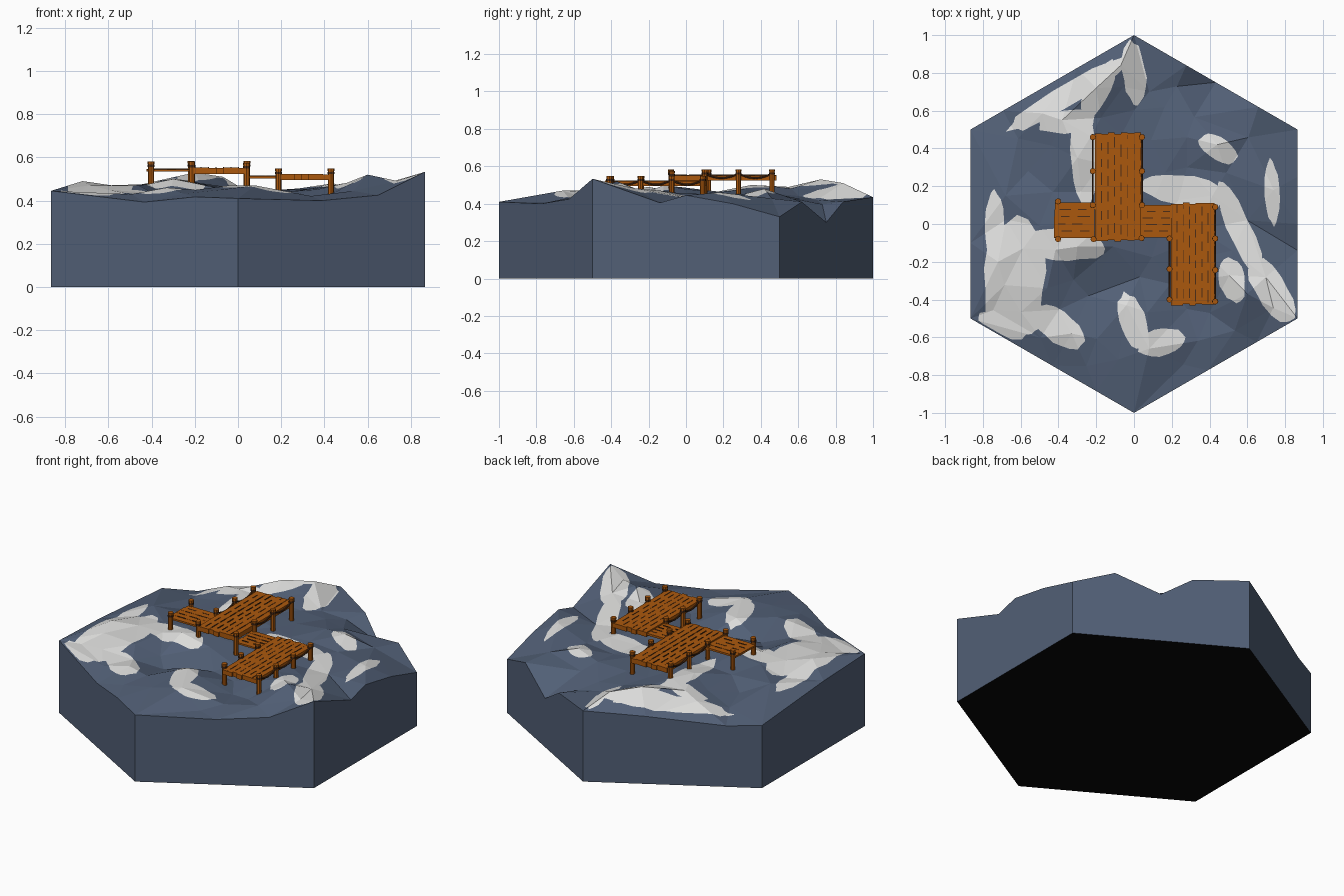
import bpy, bmesh, math, random
from mathutils import Vector, Matrix
from mathutils.geometry import delaunay_2d_cdt

if "Cube" in bpy.data.objects:
    bpy.data.objects.remove(bpy.data.objects["Cube"])

random.seed(4)

def material(name, rgb):
    m = bpy.data.materials.new(name)
    m.diffuse_color = (*rgb, 1)
    m.use_nodes = True
    m.node_tree.nodes["Principled BSDF"].inputs["Base Color"].default_value = m.diffuse_color
    return m

ROCK = material("slate blue rock", (0.084, 0.116, 0.182))
SNOW = material("light grey snow", (0.72, 0.72, 0.71))
WOOD = material("orange wood", (0.41, 0.098, 0.004))
ROPE = material("dark brown rope", (0.075, 0.026, 0.008))
BLACK = material("black underside", (0.002, 0.002, 0.002))

def finish(name, bm, *mats):
    me = bpy.data.meshes.new(name)
    bm.to_mesh(me)
    bm.free()
    for m in mats:
        me.materials.append(m)
    ob = bpy.data.objects.new(name, me)
    bpy.context.collection.objects.link(ob)
    return ob

def box(bm, lo, hi):
    lo, hi = Vector(lo), Vector(hi)
    mat = Matrix.Translation((lo + hi) / 2) @ Matrix.Diagonal((*(hi - lo), 1))
    bmesh.ops.create_cube(bm, size=1, matrix=mat)

def rod(bm, a, b, r, sides):
    a, b = Vector(a), Vector(b)
    d = b - a
    mat = Matrix.Translation((a + b) / 2) @ d.to_track_quat('Z', 'Y').to_matrix().to_4x4()
    bmesh.ops.create_cone(bm, cap_ends=True, segments=sides, radius1=r, radius2=r,
                          depth=d.length, matrix=mat)

# ---- Terrain rim: hexagon, as (fraction along side, height) per side
corner = [Vector((math.sin(math.pi * i / 3), -math.cos(math.pi * i / 3))) for i in range(6)]
rim = [
    [(0, .41), (.45, .40), (.75, .425)],
    [(0, .533), (.36, .405), (.5, .445), (.75, .40)],
    [(0, .33), (.24, .41), (.5, .30), (.68, .41)],
    [(0, .435), (.35, .415), (.8, .375)],
    [(0, .385), (.6, .43)],
    [(0, .445), (.5, .393), (.77, .417)],
]
pts = []
for i, side in enumerate(rim):
    for t, z in side:
        pts.append((corner[i].lerp(corner[(i + 1) % 6], t), z))
n_rim = len(pts)

def hex_radius(p):
    # 0 in the middle, 1 on the rim
    return max(abs(p.dot(corner[i] + corner[i + 1])) for i in range(3)) / 1.5 * 2 / 1

HEX_SCALE = hex_radius((corner[0] + corner[1]) / 2)

# Main hills and hollows, in hundredths of a unit (x, y, height)
peaks = [
    (-72, -20, 49), (-33, -58, 46), (-30, -12, 50), (-68, 15, 46), (-56, 28, 42),
    (-38, 55, 49), (-20, 72, 53), (-30, 35, 50), (-7, 84, 51), (8, 70, 42),
    (3, -28, 41), (28, 30, 44), (44, 42, 48), (74, 18, 46), (60, 2, 43),
    (52, -14, 47), (60, -37, 52), (28, -45, 40), (-4, -43, 47), (8, -66, 47),
    (-24, -38, 39), (-46, -34, 47),
]
pts += [(Vector((x, y)) / 100, z / 100) for x, y, z in peaks]

# Fill between them with jittered points of blended height
known = list(pts)
step = .17
for row in range(-6, 7):
    for col in range(-6, 7):
        p = Vector(((col + row % 2 / 2) * step, row * step * .87))
        p += Vector((random.uniform(-.03, .03), random.uniform(-.03, .03)))
        if hex_radius(p) / HEX_SCALE > .9 or min((p - q).length for q, _ in pts) < .11:
            continue
        w = [(p - q).length ** -3 for q, _ in known]
        z = sum(a * k[1] for a, k in zip(w, known)) / sum(w)
        pts.append((p, z + random.uniform(-.015, .01)))

# Snow patches as long wobbly ovals: two ends and a half width, in hundredths
ovals = [
    (-62, 2, -65, -62, 16), (-74, 17, -73, -22, 5), (-60, -9, -16, -13, 8),
    (-83, -49, -50, -55, 6), (-52, -45, -28, -64, 8),
    (-66, 50, -4, 87, 6), (-2, 97, 2, 63, 6), (-50, 52, -20, 57, 6),
    (-27, 60, -26, 10, 7), (-12, 86, -26, 56, 6),
    (35, 46, 54, 34, 6), (72, 34, 74, 0, 4), (4, 21, 49, 14, 8),
    (45, 22, 68, -30, 6), (62, -18, 84, -52, 8), (50, -18, 54, -41, 7),
    (-5, -37, 4, -66, 7), (2, -65, 27, -60, 7),
]

def outline(x0, y0, x1, y1, w):
    a, b = Vector((x0, y0)) / 100, Vector((x1, y1)) / 100
    mid, u = (a + b) / 2, (b - a) / 2
    v = Vector((-u.y, u.x)).normalized() * w / 100
    ring = []
    for i in range(18):
        t = math.tau * i / 18
        p = mid + (u * math.cos(t) + v * math.sin(t)) * random.uniform(.93, 1.1)
        ring.append(p * min(1, .99 * HEX_SCALE / max(hex_radius(p), 1e-6)))
    return ring

patches = [outline(*o) for o in ovals]

def inside(p, poly):
    hit = False
    for a, b in zip(poly, poly[1:] + poly[:1]):
        if (a.y > p.y) != (b.y > p.y) and p.x < a.x + (p.y - a.y) * (b.x - a.x) / (b.y - a.y):
            hit = not hit
    return hit

# Coarse facets first, then the same facets cut along the snow outlines
loop = [(i, (i + 1) % n_rim) for i in range(n_rim)]
cv, ce, cf, corig = delaunay_2d_cdt([p for p, _ in pts], loop, [], 1, 1e-5)[:4]
cz = [pts[o[0]][1] for o in corig]

def height(p):
    best, z = -9, .4
    for i, j, k in cf:
        a, b, c = cv[i], cv[j], cv[k]
        d = (b - a).cross(c - a)
        if abs(d) < 1e-9:
            continue
        u, v = (p - a).cross(c - a) / d, (b - a).cross(p - a) / d
        m = min(u, v, 1 - u - v)
        if m > best:
            best, z = m, cz[i] * (1 - u - v) + cz[j] * u + cz[k] * v
    return z

verts, edges = list(cv), list(ce)
for p in patches:
    s = len(verts)
    verts += p
    edges += [(s + i, s + (i + 1) % len(p)) for i in range(len(p))]
fv, _, ff = delaunay_2d_cdt(verts, edges, [], 1, 1e-5)[:3]

bm = bmesh.new()
bv = [bm.verts.new((p.x, p.y, height(p))) for p in fv]
for f in ff:
    face = bm.faces.new([bv[i] for i in f])
    c = sum((fv[i] for i in f), Vector((0, 0))) / 3
    face.material_index = int(any(inside(c, p) for p in patches))
# Walls and underside
border = [e for e in bm.edges if len(e.link_faces) == 1]
for g in bmesh.ops.extrude_edge_only(bm, edges=border)["geom"]:
    if isinstance(g, bmesh.types.BMVert):
        g.co.z = 0
    elif isinstance(g, bmesh.types.BMFace):
        g.material_index = 0
low = [e for e in bm.edges if len(e.link_faces) == 1 and all(v.co.z == 0 for v in e.verts)]
for f in bmesh.ops.contextual_create(bm, geom=low)["faces"]:
    f.material_index = 2
bmesh.ops.recalc_face_normals(bm, faces=bm.faces)
finish("snowy_rock_tile", bm, ROCK, SNOW, BLACK)

# ---- Decks: planks with ragged ends, dark dashes for the gaps
def deck(name, x0, x1, y0, y1, top, thick, boards, along_y):
    wood, gaps = bmesh.new(), bmesh.new()
    (a0, a1), (b0, b1) = ((x0, x1), (y0, y1)) if along_y else ((y0, y1), (x0, x1))
    put = (lambda a, b, z: (a, b, z)) if along_y else (lambda a, b, z: (b, a, z))
    w = (a1 - a0) / boards
    for i in range(boards):
        a, j = a0 + i * w, random.uniform(-.005, .005)
        box(wood, put(a, b0 + j, top - thick), put(a + w, b1 + j, top + random.uniform(-.002, .001)))
        if i:
            b = b0 + random.uniform(.01, .04)
            while b < b1 - .03:
                e = min(b + random.uniform(.04, .07), b1 - .01)
                box(gaps, put(a - .0025, b, top - .004), put(a + .0025, e, top + .002))
                b = e + random.uniform(.025, .045)
    finish(name, wood, WOOD)
    finish(name + "_gaps", gaps, ROPE)

deck("upper_deck", -.206, .036, -.088, .48, .553, .03, 7, True)
deck("lower_deck", .195, .425, -.427, .11, .522, .027, 7, True)
deck("left_walkway", -.42, -.206, -.075, .115, .546, .012, 5, False)
deck("middle_walkway", .03, .2, -.072, .10, .515, .012, 5, False)

# ---- Posts evenly spaced along a rail, with sagging ropes between them
def rail(name, x, y0, y1, count, top, roped=True):
    posts, ropes = bmesh.new(), bmesh.new()
    ys = [y0 + (y1 - y0) * i / max(count - 1, 1) for i in range(count)]
    for y in ys:
        rod(posts, (x, y, .41), (x, y, top), .014, 8)
        rod(posts, (x, y, top - .012), (x, y, top), .016, 8)
        rod(ropes, (x, y, top - .026), (x, y, top - .016), .0165, 8)
    for a, b in zip(ys, ys[1:]) if roped else []:
        line = [(x, a + (b - a) * t / 6, top - .021 - .1 * (t / 6) * (1 - t / 6))
                for t in range(7)]
        for p, q in zip(line, line[1:]):
            rod(ropes, p, q, .005, 6)
    finish(name + "_posts", posts, WOOD)
    finish(name + "_ropes", ropes, ROPE)

rail("upper_left_rail", -.218, .46, .10, 3, .583)
rail("upper_right_rail", .042, .46, .10, 3, .583)
rail("upper_front_left", -.214, -.08, -.08, 1, .58)
rail("upper_front_right", .04, -.075, -.075, 1, .575)
rail("lower_left_rail", .188, -.077, -.40, 3, .548)
rail("lower_right_rail", .43, .09, -.41, 4, .548)
rail("walkway_end", -.402, -.08, .12, 2, .582, False)
